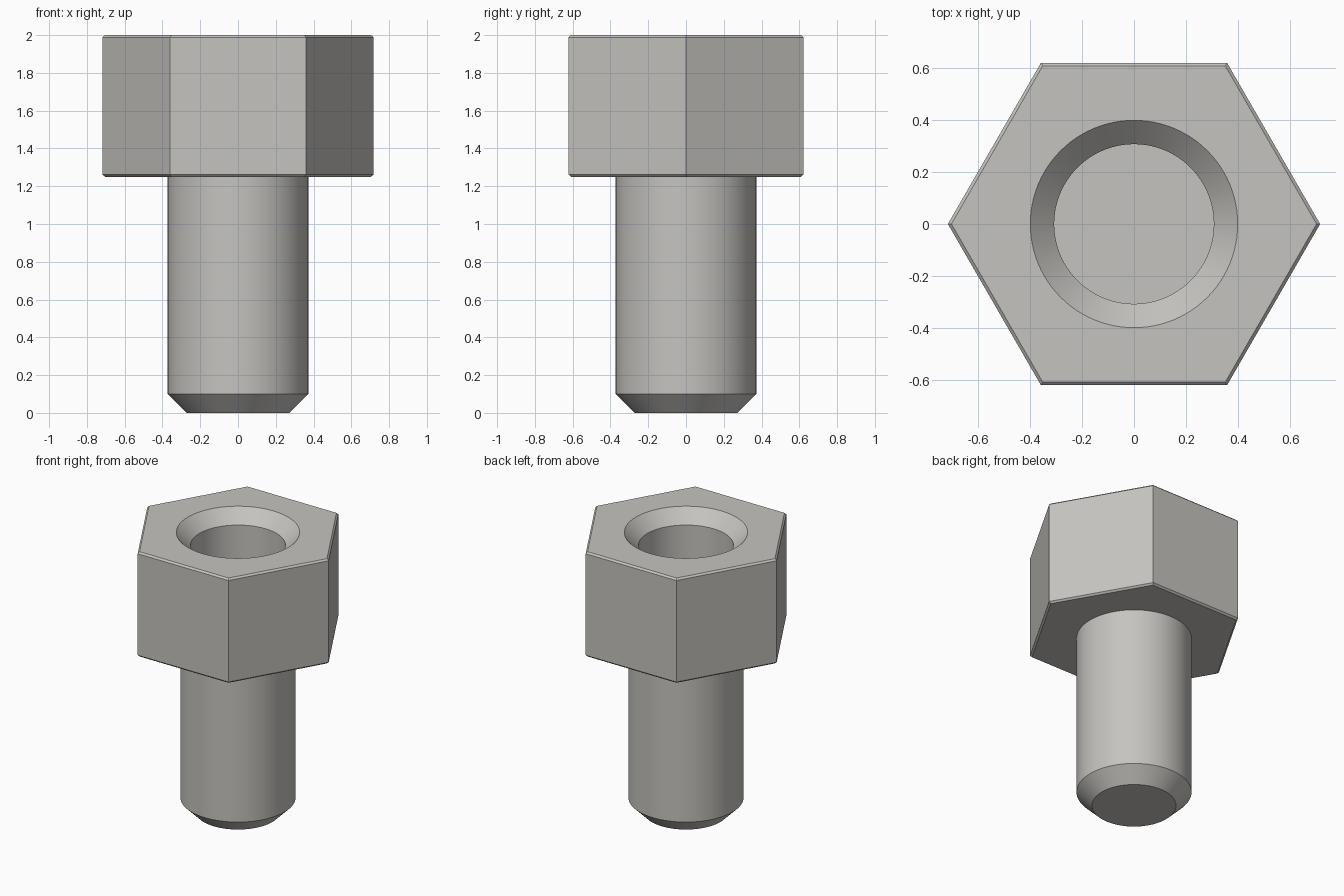
import bpy
import bmesh
import math
from mathutils import Matrix, Vector

if "Cube" in bpy.data.objects:
    bpy.data.objects.remove(bpy.data.objects["Cube"], do_unlink=True)

# Single bare metal colour
metal = bpy.data.materials.new("warm_grey_metal")
metal.use_nodes = True
colour = (0.56, 0.55, 0.52, 1)
metal.diffuse_color = colour
metal.node_tree.nodes["Principled BSDF"].inputs["Base Color"].default_value = colour


def turned(name, profile, sides):
    """Spin a (radius, height) profile around z and cap both ends."""
    bm = bmesh.new()
    rings = []
    for radius, height in profile:
        angles = [2 * math.pi * i / sides for i in range(sides)]
        rings.append([bm.verts.new((radius * math.cos(a), radius * math.sin(a), height))
                      for a in angles])
    for low, high in zip(rings, rings[1:]):
        for i in range(sides):
            j = (i + 1) % sides
            bm.faces.new((low[i], low[j], high[j], high[i]))
    bm.faces.new(rings[0][::-1])
    bm.faces.new(rings[-1])
    mesh = bpy.data.meshes.new(name)
    bm.to_mesh(mesh)
    bm.free()
    mesh.materials.append(metal)
    obj = bpy.data.objects.new(name, mesh)
    bpy.context.collection.objects.link(obj)
    return obj


def smooth(obj):
    bpy.ops.object.select_all(action="DESELECT")
    obj.select_set(True)
    bpy.context.view_layer.objects.active = obj
    bpy.ops.object.shade_smooth_by_angle(angle=math.radians(25))


# Hexagonal head with fine chamfers on its top and bottom rims
edge, corner = 0.012, 0.718
head = turned("hex_head", [(corner - edge * 1.15, 1.25), (corner, 1.25 + edge),
                           (corner, 2 - edge), (corner - edge * 1.15, 2)], 6)

# Countersunk blind hole in the head
cutter = turned("hole_cutter", [(0.308, 1.4), (0.308, 1.908), (0.4, 2), (0.45, 2.05)], 96)
cutter.hide_render = True
cutter.hide_set(True)
hole = head.modifiers.new("blind_hole", "BOOLEAN")
hole.operation = "DIFFERENCE"
hole.solver = "EXACT"
hole.object = cutter

# Bake the hole so the rim edges can be shaded sharply
depsgraph = bpy.context.evaluated_depsgraph_get()
cut_mesh = bpy.data.meshes.new_from_object(head.evaluated_get(depsgraph))
head.modifiers.clear()
head.data = cut_mesh
bpy.data.objects.remove(cutter, do_unlink=True)
smooth(head)

# Round shank with a chamfered tip
shank = turned("shank", [(0.273, 0), (0.373, 0.1), (0.373, 1.255)], 96)
smooth(shank)
